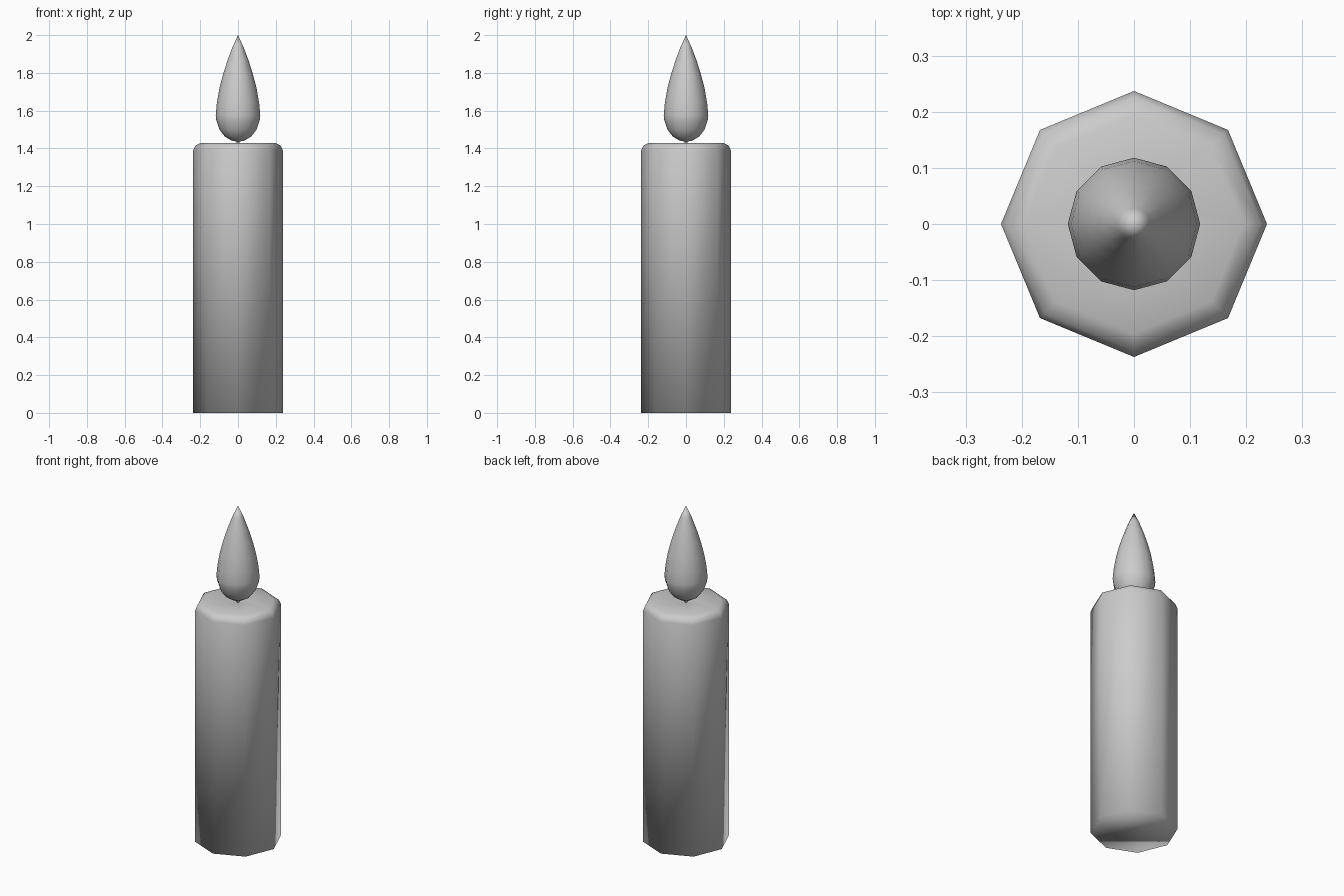
import bpy, bmesh
from math import cos, sin, pi

if "Cube" in bpy.data.objects:
    bpy.data.objects.remove(bpy.data.objects["Cube"])


def lathe(name, profile, sides):
    """Revolve (radius, z) points around z; radius 0 closes to a point."""
    bm = bmesh.new()
    rings = []
    for r, z in profile:
        n = sides if r > 0 else 1
        rings.append([bm.verts.new((r * cos(2 * pi * i / sides),
                                    r * sin(2 * pi * i / sides), z)) for i in range(n)])
    for a, b in zip(rings, rings[1:]):
        for i in range(sides):
            j = (i + 1) % sides
            quad = [a[i % len(a)], a[j % len(a)], b[j % len(b)], b[i % len(b)]]
            bm.faces.new(list(dict.fromkeys(quad)))
    # flat caps on open ends
    if len(rings[0]) > 1:
        bm.faces.new(rings[0][::-1])
    if len(rings[-1]) > 1:
        bm.faces.new(rings[-1])
    bmesh.ops.recalc_face_normals(bm, faces=bm.faces)
    for f in bm.faces:
        f.smooth = True
    mesh = bpy.data.meshes.new(name)
    bm.to_mesh(mesh)
    bm.free()
    obj = bpy.data.objects.new(name, mesh)
    bpy.context.collection.objects.link(obj)
    return obj


# Octagonal wax body with rounded top rim and a shallow dip at the wick
lathe("wax_body", [(0.237, 0), (0.237, 1.39), (0.226, 1.415), (0.195, 1.43),
                   (0.05, 1.427), (0.02, 1.422)], 8)

# Thin wick
lathe("wick", [(0.009, 1.41), (0.009, 1.50)], 8)

# Teardrop flame
lathe("flame", [(0, 1.435), (0.035, 1.442), (0.07, 1.463), (0.098, 1.499),
                (0.115, 1.55), (0.118, 1.575), (0.112, 1.64), (0.099, 1.715),
                (0.08, 1.79), (0.056, 1.865), (0.029, 1.937), (0, 2.0)], 12)
